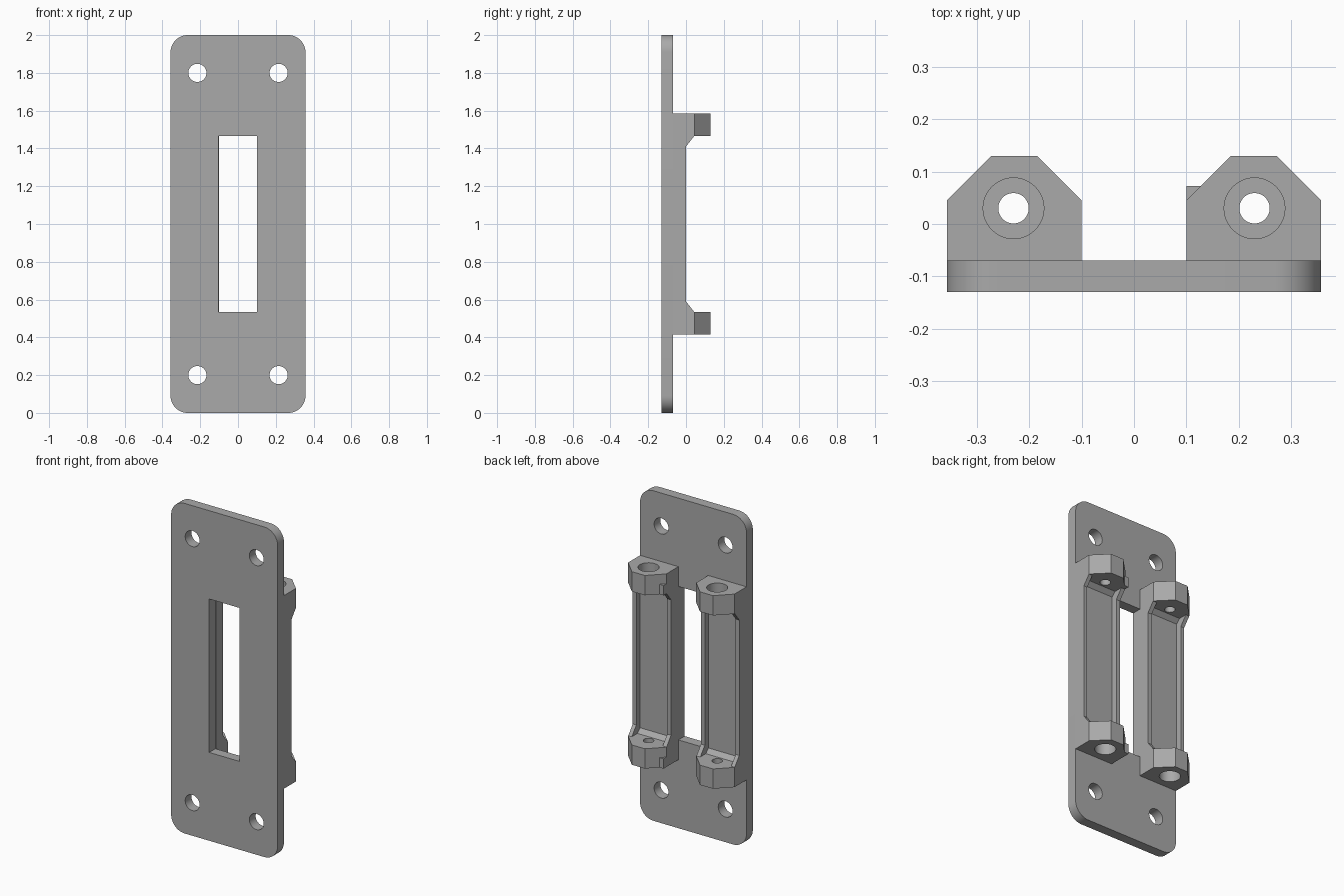
import bpy, bmesh, math
from mathutils import Vector

if "Cube" in bpy.data.objects:
    bpy.data.objects.remove(bpy.data.objects["Cube"], do_unlink=True)

grey = bpy.data.materials.new("plain grey")
grey.use_nodes = True
grey.diffuse_color = (0.4, 0.4, 0.4, 1)
grey.node_tree.nodes["Principled BSDF"].inputs["Base Color"].default_value = (0.4, 0.4, 0.4, 1)


def prism(name, outline, axis, lo, hi):
    """Extrude a 2D outline along an axis; outline is in the other two axes, in order."""
    def place(p, d):
        c = list(p)
        c.insert("xyz".index(axis), d)
        return Vector(c)
    bm = bmesh.new()
    face = bm.faces.new([bm.verts.new(place(p, lo)) for p in outline])
    ext = bmesh.ops.extrude_face_region(bm, geom=[face])
    moved = [v for v in ext["geom"] if isinstance(v, bmesh.types.BMVert)]
    bmesh.ops.translate(bm, verts=moved, vec=place((0, 0), hi - lo))
    bmesh.ops.recalc_face_normals(bm, faces=bm.faces)
    mesh = bpy.data.meshes.new(name)
    bm.to_mesh(mesh)
    bm.free()
    mesh.materials.append(grey)
    obj = bpy.data.objects.new(name, mesh)
    bpy.context.collection.objects.link(obj)
    return obj


def circle(cx, cy, r, n=48):
    return [(cx + r * math.cos(2 * math.pi * i / n), cy + r * math.sin(2 * math.pi * i / n))
            for i in range(n)]


def rect(x0, x1, y0, y1):
    return [(x0, y0), (x1, y0), (x1, y1), (x0, y1)]


def combine(obj, other, operation):
    mod = obj.modifiers.new(operation, 'BOOLEAN')
    mod.operation, mod.solver, mod.object = operation, 'EXACT', other
    bpy.context.view_layer.objects.active = obj
    bpy.ops.object.modifier_apply(modifier=mod.name)
    bpy.data.objects.remove(other, do_unlink=True)


def rounded_rect(w, h, r, n=12):
    pts = []
    for k, (sx, sz) in enumerate([(1, 1), (-1, 1), (-1, -1), (1, -1)]):
        for i in range(n + 1):
            a = math.pi / 2 * (k + i / n)
            pts.append((sx * (w - r) + r * math.cos(a), 1 + sz * (h - r) + r * math.sin(a)))
    return pts


W, BACK = 0.357, -0.07
LOW, HIGH = 0.415, 0.535          # lower lug, bottom and top

# Face plate with slot and four screw holes
plate = prism("face_plate", rounded_rect(W, 1, 0.09), 'y', -0.13, BACK)
combine(plate, prism("slot_cutter", rect(-0.102, 0.1, HIGH, 2 - HIGH), 'y', -0.2, 0), 'DIFFERENCE')
for x in (-0.215, 0.215):
    for z in (0.2, 1.8):
        combine(plate, prism("screw_cutter", circle(x, z, 0.048), 'y', -0.2, 0), 'DIFFERENCE')


def mirrored_profile(half):
    return half + [(y, 2 - z) for y, z in reversed(half)]


# Side rails, each with a lug at both ends
def make_rail(name, s):
    side = mirrored_profile([(BACK, LOW), (0.13, LOW), (0.13, HIGH), (0.043, HIGH), (0, 0.59)])
    rail = prism(name, side, 'x', *sorted((s * 0.1, s * W)))
    # Sloped lug corners
    for x0, x1 in ((0.1, 0.185), (W, 0.272)):
        out = 2 * x0 - x1
        wedge = [(s * out, 0.045 - 0.085), (s * x1, 0.13), (s * (x1 + x1 - x0), 0.215),
                 (s * out, 0.215)]
        combine(rail, prism("corner_cutter", wedge, 'z', 0.3, 1.7), 'DIFFERENCE')
    # Channel along the back of the rail
    channel = mirrored_profile([(0.09, HIGH), (-0.01, HIGH), (-0.035, HIGH + 0.025)])
    combine(rail, prism("channel_cutter", channel, 'x', *sorted((s * 0.126, s * 0.333))), 'DIFFERENCE')
    # Counterbored lug holes, wide on the outer ends
    combine(rail, prism("bore_cutter", circle(s * 0.23, 0.03, 0.029), 'z', 0.3, 1.7), 'DIFFERENCE')
    for z0, z1 in ((0.3, LOW + 0.07), (2 - LOW - 0.07, 1.7)):
        combine(rail, prism("counterbore_cutter", circle(s * 0.23, 0.03, 0.058), 'z', z0, z1), 'DIFFERENCE')
    return rail


parts = [plate, make_rail("left_rail", 1), make_rail("right_rail", -1)]

# Small locating tabs on the inner corners of the left lugs
for name, z in (("lower_tab", LOW), ("upper_tab", 2 - HIGH)):
    tab = [(0.1, 0.045), (0.128, 0.073), (0.1, 0.073)]
    parts.append(prism(name, tab, 'z', z, z + 0.06))

# Smooth the round edges only
for obj in parts:
    bpy.ops.object.select_all(action='DESELECT')
    obj.select_set(True)
    bpy.context.view_layer.objects.active = obj
    bpy.ops.object.shade_smooth_by_angle(angle=math.radians(20))
